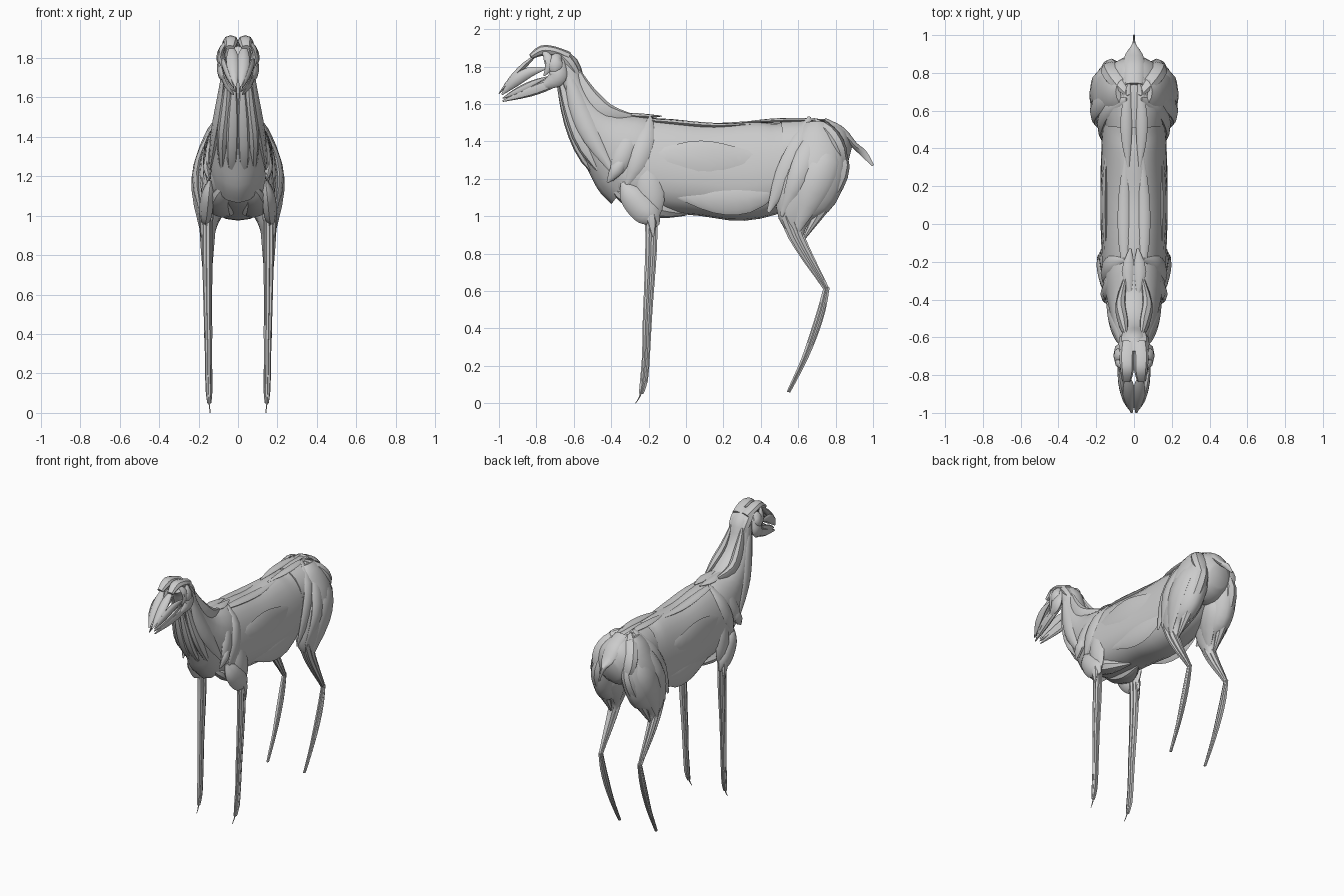
import bpy, bmesh, math
from mathutils import Vector

X = Vector((1, 0, 0))


def spline(rows, steps):
    """Catmull-Rom interpolation of section rows."""
    rows = [Vector(r) for r in rows]
    out = []
    for i in range(len(rows) - 1):
        p0, p1, p2, p3 = rows[max(i - 1, 0)], rows[i], rows[i + 1], rows[min(i + 2, len(rows) - 1)]
        for s in range(steps):
            t = s / steps
            out.append(0.5 * (2 * p1 + (p2 - p0) * t + (2 * p0 - 5 * p1 + 4 * p2 - p3) * t * t
                              + (3 * p1 - p0 - 3 * p2 + p3) * t ** 3))
    return out + [rows[-1]]


def loft(name, rows, sides=12, steps=3, mirror=True, power=1.0, egg=0.0):
    """Sections (x, y, z, half width across x, half depth) swept along their centres."""
    secs = spline(rows, steps)
    centres = [Vector(s[:3]) for s in secs]
    bm = bmesh.new()
    rings = []
    for i, (c, s) in enumerate(zip(centres, secs)):
        t = (centres[min(i + 1, len(secs) - 1)] - centres[max(i - 1, 0)]).normalized()
        a = (X - t * X.dot(t)).normalized()
        b = t.cross(a)
        if not mirror and b.dot(Vector((0, 0.5, 1))) < 0:
            b = -b
        w, h = max(s[3], 0.002), max(s[4], 0.002)
        ring = []
        for k in range(sides):
            ang = 2 * math.pi * k / sides
            ca, sa = math.cos(ang), math.sin(ang)
            ca = math.copysign(abs(ca) ** power, ca)
            sa = math.copysign(abs(sa) ** power, sa)
            ring.append(bm.verts.new(c + a * w * ca * (1 - egg * sa) + b * h * sa))
        rings.append(ring)
    for r0, r1 in zip(rings, rings[1:]):
        for k in range(sides):
            j = (k + 1) % sides
            bm.faces.new((r0[k], r0[j], r1[j], r1[k]))
    bm.faces.new(rings[0])
    bm.faces.new(rings[-1])
    bmesh.ops.recalc_face_normals(bm, faces=bm.faces)
    me = bpy.data.meshes.new(name)
    bm.to_mesh(me)
    bm.free()
    ob = bpy.data.objects.new(name, me)
    bpy.context.collection.objects.link(ob)
    if mirror:
        ob.modifiers.new("Mirror", "MIRROR").use_mirror_merge = False
    bpy.ops.object.select_all(action='DESELECT')
    ob.select_set(True)
    bpy.context.view_layer.objects.active = ob
    bpy.ops.object.shade_smooth_by_angle(angle=math.radians(40))
    return ob


def muscle(name, pts, thick, wide):
    """Flat spindle: tapers to points at both ends."""
    n = len(pts) - 1
    rows = []
    for i, p in enumerate(pts):
        f = 0.15 + 0.85 * math.sin(math.pi * i / n) ** 0.7 if 0 < i < n else 0.15
        rows.append((*p, thick * f, wide * f))
    return loft(name, rows, 8, 3)


def bundle(name, rows, count=5):
    """Strands of tendon and muscle arranged round a leg path (x, y, z, spread)."""
    for k in range(count):
        ang = 2 * math.pi * (k + 0.5) / count
        loft(f"{name}_{k + 1}", [(x + 0.45 * r * math.cos(ang), y + 0.6 * r * math.sin(ang), z,
                                  0.45 * r, 0.5 * r) for x, y, z, r in rows], 6, 2)


# trunk, neck and pelvis
loft("trunk", [(0, -0.36, 1.30, .13, .19), (0, -0.28, 1.29, .16, .235), (0, -0.1, 1.27, .17, .25),
               (0, 0.1, 1.25, .175, .25), (0, 0.3, 1.24, .172, .265), (0, 0.48, 1.27, .165, .245),
               (0, 0.6, 1.32, .15, .195), (0, 0.74, 1.37, .12, .13)], 24, 3, False, 0.88, 0.17)
loft("neck", [(0, -0.24, 1.27, .155, .26), (0, -0.33, 1.34, .155, .24), (0, -0.455, 1.44, .13, .158),
              (0, -0.545, 1.565, .108, .1), (0, -0.597, 1.69, .085, .067), (0, -0.64, 1.80, .075, .07),
              (0, -0.70, 1.85, .06, .05)], 16, 3, False)
loft("pelvis", [(0, 0.52, 1.34, .15, .175), (0, 0.66, 1.345, .17, .175), (0, 0.77, 1.325, .16, .175),
                (0, 0.83, 1.31, .13, .14), (0, 0.87, 1.30, .07, .08)], 16, 3, False, 1, 0.1)
loft("tail", [(0, 0.74, 1.515, .045, .012), (0, 0.83, 1.455, .06, .025), (0, 0.90, 1.38, .045, .018),
              (0, 0.95, 1.335, .01, .02), (0, 1.0, 1.27, .004, .006)], 10, 3, False)

# strips along the back and belly
muscle("loin_strip", [(.03, .3, 1.502), (.04, .45, 1.51), (.04, .6, 1.515), (.025, .76, 1.515)], .03, .012)
muscle("back_strip", [(.04, -.3, 1.52), (.05, -.1, 1.505), (.05, .15, 1.485), (.04, .4, 1.495)], .035, .015)
muscle("withers_strip", [(.02, -.38, 1.55), (.03, -.25, 1.535), (.02, -.13, 1.535)], .035, .015)
muscle("breast_muscle", [(.05, -.42, 1.17), (.09, -.3, 1.09), (.08, -.15, 1.035), (.03, 0, 1.01)], .06, .05)
muscle("flank_sheet", [(.15, -.05, 1.11), (.155, .15, 1.1), (.155, .33, 1.1), (.15, .52, 1.15)], .022, .09)
muscle("rib_sheet", [(.145, -.25, 1.31), (.152, .0, 1.28), (.152, .2, 1.27), (.145, .45, 1.3)], .025, .13)

# neck straps
muscle("neck_strap_front", [(.05, -.68, 1.75), (.06, -.62, 1.56), (.08, -.54, 1.36), (.07, -.36, 1.12)], .03, .035)
muscle("neck_strap_side", [(.065, -.64, 1.80), (.083, -.58, 1.6), (.115, -.5, 1.42), (.145, -.38, 1.22)], .025, .055)
muscle("neck_strap_back", [(.04, -.6, 1.82), (.055, -.53, 1.66), (.07, -.42, 1.555), (.04, -.26, 1.53)], .03, .05)
muscle("throat", [(.02, -.69, 1.72), (.025, -.63, 1.5), (.03, -.54, 1.3), (.03, -.38, 1.12)], .03, .025)

# shoulder and upper arm
muscle("shoulder_blade_front", [(.05, -.25, 1.53), (.118, -.29, 1.42), (.15, -.35, 1.29), (.14, -.4, 1.19)], .022, .055)
muscle("shoulder_blade_back", [(.05, -.19, 1.53), (.125, -.21, 1.42), (.158, -.26, 1.28), (.15, -.32, 1.16)], .02, .055)
muscle("shoulder_point", [(.15, -.31, 1.33), (.16, -.37, 1.25), (.145, -.42, 1.18)], .018, .035)
muscle("arm_back", [(.14, -.22, 1.32), (.155, -.2, 1.2), (.16, -.18, 1.07), (.15, -.17, .96)], .025, .07)
muscle("upper_arm", [(.14, -.34, 1.18), (.15, -.3, 1.12), (.158, -.24, 1.05), (.165, -.19, 1.0), (.165, -.15, .95)], .038, .075)
muscle("elbow", [(.165, -.24, 1.08), (.175, -.19, 1.0), (.185, -.175, .89)], .022, .03)

# front legs
bundle("front_leg", [(.155, -.19, 1.03, .034), (.156, -.185, .9, .032), (.156, -.19, .75, .03), (.155, -.2, .57, .026),
                     (.152, -.208, .42, .024), (.15, -.214, .25, .021), (.148, -.225, .12, .021), (.146, -.24, .05, .012)])
loft("front_toe", [(.147, -.232, .08, .007, .008), (.144, -.25, .03, .003, .004), (.142, -.27, 0, .002, .002)], 6, 2)

# thigh mass and the muscles over it
loft("thigh", [(.05, .70, 1.49, .05, .07), (.075, .70, 1.42, .08, .13), (.115, .70, 1.28, .10, .165),
               (.135, .65, 1.14, .095, .17), (.145, .59, 1.02, .065, .115), (.15, .59, .92, .035, .05),
               (.15, .61, .86, .02, .025)], 14, 3)
muscle("hip_belt", [(.04, .66, 1.53), (.135, .62, 1.4), (.175, .53, 1.22), (.165, .44, 1.02)], .022, .06)
muscle("hip_band", [(.04, .70, 1.52), (.15, .67, 1.38), (.21, .6, 1.2), (.185, .51, 1.0)], .026, .065)
muscle("rump_muscle", [(.03, .68, 1.52), (.085, .76, 1.45), (.12, .82, 1.35), (.10, .85, 1.22)], .06, .045)
muscle("thigh_outer", [(.11, .76, 1.45), (.185, .74, 1.3), (.21, .67, 1.13), (.185, .59, .91)], .028, .085)
muscle("thigh_rear", [(.08, .81, 1.42), (.12, .83, 1.27), (.14, .765, 1.11), (.155, .63, .88)], .05, .05)
muscle("thigh_inner", [(.06, .75, 1.3), (.06, .7, 1.18), (.09, .64, 1.06), (.14, .59, .9)], .04, .09)

# hind legs: gaskin and cannon
bundle("gaskin", [(.155, .55, 1.0, .052), (.157, .59, .89, .044), (.157, .655, .77, .033), (.156, .71, .68, .023),
                  (.155, .75, .61, .016)])
bundle("hind_cannon", [(.155, .752, .62, .016), (.155, .725, .5, .022), (.153, .684, .37, .022), (.15, .635, .24, .017),
                       (.148, .583, .13, .013), (.146, .548, .06, .01)])

# head: skull top, jaws, cheeks; open between the straps
loft("brow", [(.03, -.63, 1.85, .04, .03), (.038, -.70, 1.88, .04, .026), (.036, -.77, 1.885, .036, .028),
              (.04, -.83, 1.852, .024, .014)], 8, 3)
muscle("eye_ring", [(.055, -.77, 1.89), (.08, -.74, 1.85), (.088, -.73, 1.80), (.08, -.76, 1.75)], .014, .026)
muscle("nose_strap", [(.035, -.79, 1.87), (.028, -.86, 1.81), (.023, -.93, 1.738), (.012, -1.0, 1.655)], .032, .016)
muscle("cheek_strap", [(.085, -.75, 1.79), (.07, -.84, 1.768), (.05, -.92, 1.715), (.022, -.985, 1.65)], .015, .03)
muscle("jaw_muscle", [(.07, -.66, 1.84), (.082, -.68, 1.78), (.085, -.70, 1.73), (.07, -.78, 1.69)], .022, .05)
muscle("lower_jaw", [(.06, -.65, 1.73), (.068, -.73, 1.705), (.052, -.84, 1.665), (.022, -.98, 1.615)], .018, .03)
muscle("lower_lip", [(.07, -.74, 1.745), (.06, -.82, 1.71), (.04, -.91, 1.665), (.015, -.98, 1.63)], .014, .018)
muscle("ear_base", [(.055, -.66, 1.86), (.08, -.69, 1.84), (.09, -.7, 1.79), (.08, -.69, 1.74)], .02, .04)
muscle("nape", [(.02, -.74, 1.9), (.03, -.66, 1.855), (.03, -.6, 1.78), (.03, -.55, 1.68)], .05, .035)
